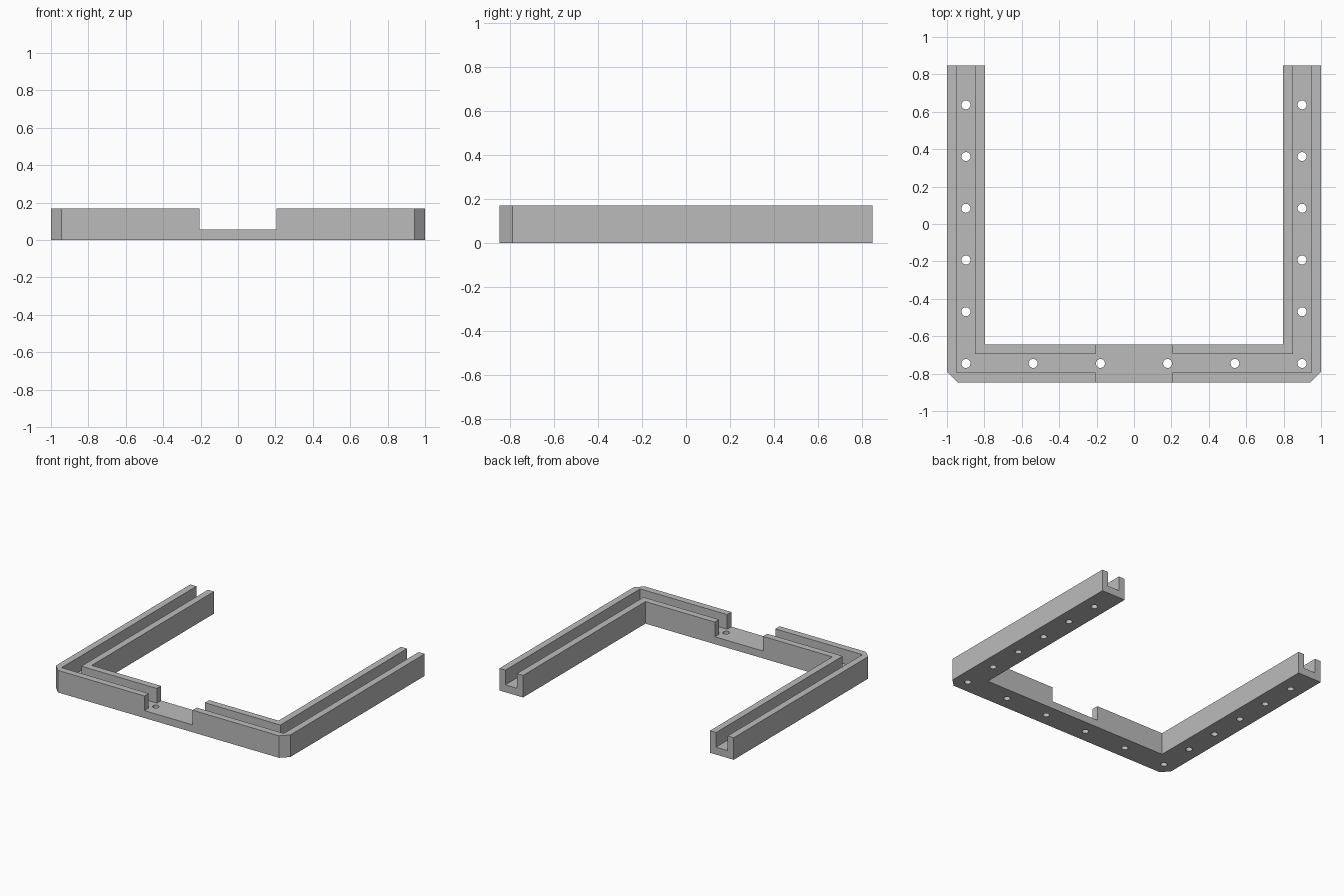
import bpy
import bmesh

if "Cube" in bpy.data.objects:
    bpy.data.objects.remove(bpy.data.objects["Cube"])

W, D, H = 1.0, 0.847, 0.17      # half width, half depth, height
RAIL, WALL = 0.203, 0.052       # rail width, channel wall thickness
CORNER, CHAMFER = 0.057, 0.032
FLOOR = 0.057
NOTCH = 0.205

grey = bpy.data.materials.new("plain grey")
grey.use_nodes = True
colour = (0.5, 0.5, 0.5, 1)
grey.diffuse_color = colour
grey.node_tree.nodes["Principled BSDF"].inputs["Base Color"].default_value = colour


def u_outline(outer, inner, back, cut=0.0):
    """Outline of a U open to the back; outer and inner are insets."""
    xo, yo = W - outer, -D + outer
    xi, yi = W - inner, -D + inner
    right = [(xo, yo + cut), (xo, back), (xi, back), (xi, yi)]
    if cut:
        right.insert(0, (xo - cut, yo))
    return right + [(-x, y) for x, y in reversed(right)]


def prism(name, outline, z0, z1, chamfer=0.0):
    """Extrude an outline, optionally chamfering its outer top edges."""
    bm = bmesh.new()
    face = bm.faces.new([bm.verts.new((x, y, z0)) for x, y in outline])
    out = bmesh.ops.extrude_face_region(bm, geom=[face])
    top = [v for v in out["geom"] if isinstance(v, bmesh.types.BMVert)]
    for v in top:
        v.co.z = z1
    bmesh.ops.recalc_face_normals(bm, faces=bm.faces)
    if chamfer:
        def outside(v):
            return v.co.z == z1 and (abs(v.co.x) > W - 0.001 or v.co.y < -D + 0.001)
        edges = [e for e in bm.edges if all(outside(v) for v in e.verts)]
        bmesh.ops.bevel(bm, geom=edges, offset=chamfer, segments=1,
                        affect="EDGES", clamp_overlap=False)
    mesh = bpy.data.meshes.new(name)
    bm.to_mesh(mesh)
    bm.free()
    mesh.materials.append(grey)
    obj = bpy.data.objects.new(name, mesh)
    bpy.context.collection.objects.link(obj)
    return obj


def carve(target, cutter):
    """Subtract the cutter and discard it."""
    cutter.hide_render = True
    mod = target.modifiers.new("carve", "BOOLEAN")
    mod.operation = "DIFFERENCE"
    mod.solver = "EXACT"
    mod.object = cutter
    bpy.context.view_layer.objects.active = target
    bpy.ops.object.modifier_apply(modifier=mod.name)
    bpy.data.objects.remove(cutter)


# Frame rail with clipped front corners and chamfered outer rim
frame = prism("channel_frame", u_outline(0, RAIL, D, CORNER), 0, H, CHAMFER)

# Channel along the rail
carve(frame, prism("channel_cutter", u_outline(WALL, RAIL - WALL, D + 0.1), FLOOR, H + 0.1))

# Opening through both walls at the middle of the front
y0, y1 = -D - 0.1, -D + RAIL + 0.1
carve(frame, prism("notch_cutter",
                   [(-NOTCH, y0), (NOTCH, y0), (NOTCH, y1), (-NOTCH, y1)], FLOOR, H + 0.1))

# Screw holes through the channel floor: six per side, six across the front
mid_x, mid_y = W - RAIL / 2, -D + RAIL / 2
holes = [(-mid_x + i * mid_x * 2 / 5, mid_y) for i in range(6)]
holes += [(s * mid_x, mid_y + i * 0.2765) for s in (-1, 1) for i in range(1, 6)]
for x, y in holes:
    bpy.ops.mesh.primitive_cylinder_add(vertices=24, radius=0.024, depth=0.2,
                                        location=(x, y, 0.03))
    drill = bpy.context.object
    drill.name = "hole_cutter"
    drill.data.materials.append(grey)
    carve(frame, drill)
